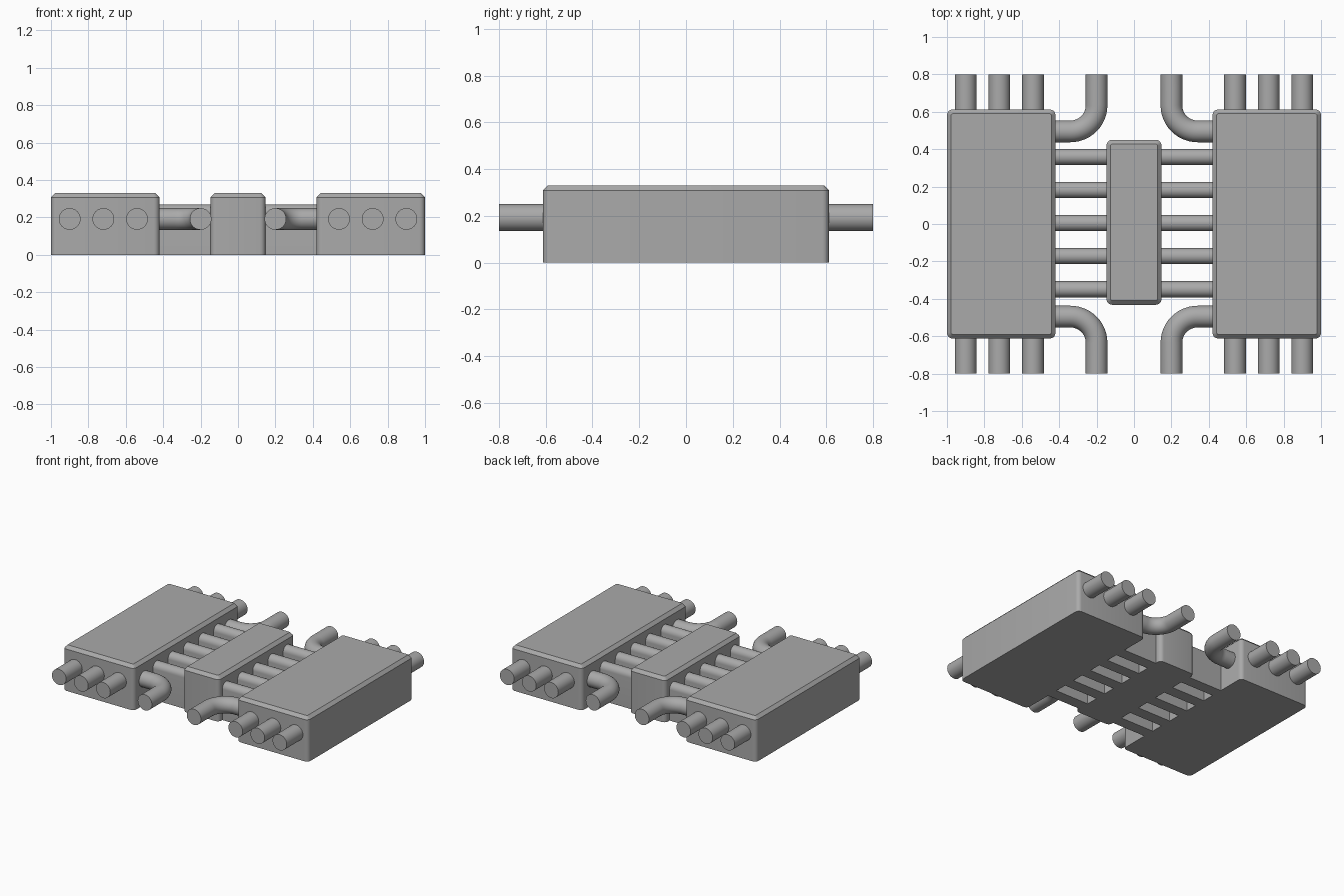
import bpy, bmesh
from math import sin, cos, pi, radians
from mathutils import Vector

cube = bpy.data.objects.get("Cube")
if cube:
    bpy.data.objects.remove(cube, do_unlink=True)

grey = bpy.data.materials.new("plain grey")
grey.use_nodes = True
GREY = (0.4, 0.4, 0.4, 1)
grey.diffuse_color = GREY
grey.node_tree.nodes["Principled BSDF"].inputs["Base Color"].default_value = GREY

PIPE_Z, PIPE_R, END_Y = 0.192, 0.058, 0.8


def finish(name, bm, angle=30):
    bmesh.ops.recalc_face_normals(bm, faces=bm.faces)
    mesh = bpy.data.meshes.new(name)
    bm.to_mesh(mesh)
    bm.free()
    mesh.materials.append(grey)
    obj = bpy.data.objects.new(name, mesh)
    bpy.context.collection.objects.link(obj)
    bpy.ops.object.select_all(action='DESELECT')
    obj.select_set(True)
    bpy.context.view_layer.objects.active = obj
    bpy.ops.object.shade_smooth_by_angle(angle=radians(angle))


def housing(name, x0, x1, y0, y1, height):
    """Block with rounded upright edges and a chamfered lid edge."""
    bm = bmesh.new()
    bmesh.ops.create_cube(bm, size=1)
    for v in bm.verts:
        v.co = ((x0 + x1) / 2 + v.co.x * (x1 - x0),
                (y0 + y1) / 2 + v.co.y * (y1 - y0),
                (v.co.z + 0.5) * height)
    upright = [e for e in bm.edges
               if abs(e.verts[0].co.z - e.verts[1].co.z) > 0.1]
    bmesh.ops.bevel(bm, geom=upright, offset=0.03, segments=5,
                    profile=0.5, affect='EDGES')
    rim = [e for e in bm.edges
           if all(v.co.z > height - 0.001 for v in e.verts)]
    bmesh.ops.bevel(bm, geom=rim, offset=0.022, segments=1, affect='EDGES')
    finish(name, bm)


def tube(name, path, radius=PIPE_R, sides=32):
    """Capped round tube along a level path."""
    bm = bmesh.new()
    pts = [Vector((x, y, PIPE_Z)) for x, y in path]
    rings = []
    for i, p in enumerate(pts):
        d = (pts[min(i + 1, len(pts) - 1)] - pts[max(i - 1, 0)]).normalized()
        side = d.cross(Vector((0, 0, 1)))
        rings.append([bm.verts.new(p + side * radius * cos(a)
                                   + Vector((0, 0, radius * sin(a))))
                      for a in (2 * pi * k / sides for k in range(sides))])
    for a, b in zip(rings, rings[1:]):
        for k in range(sides):
            n = (k + 1) % sides
            bm.faces.new((a[k], a[n], b[n], b[k]))
    bm.faces.new(rings[0])
    bm.faces.new(rings[-1])
    finish(name, bm)


def rib(name, x0, x1, y, radius=0.043, top=0.27):
    """Upright wall with a half-round top, standing on the ground."""
    outline = [(y + radius, 0)]
    outline += [(y + radius * cos(pi * k / 16),
                 top - radius + radius * sin(pi * k / 16)) for k in range(17)]
    outline.append((y - radius, 0))
    bm = bmesh.new()
    face = bm.faces.new([bm.verts.new((x0, a, b)) for a, b in outline])
    ext = bmesh.ops.extrude_face_region(bm, geom=[face], use_keep_orig=True)
    for v in ext["geom"]:
        if isinstance(v, bmesh.types.BMVert):
            v.co.x = x1
    finish(name, bm)


# Middle block
housing("middle_housing", -0.147, 0.147, -0.432, 0.45, 0.33)

for side, s in (("left", 1), ("right", -1)):
    # Large side blocks
    a, b = sorted((s * 0.42, s))
    housing(side + "_housing", a, b, -0.612, 0.612, 0.33)

    # Ribs joining the side block to the middle block
    for i in range(5):
        a, b = sorted((s * 0.13, s * 0.44))
        rib(f"{side}_rib_{i + 1}", a, b, 0.005 + (i - 2) * 0.177)

    for end, e in (("back", 1), ("front", -1)):
        # Straight pipe stubs
        for i in range(3):
            x = s * (0.54 + 0.18 * i)
            tube(f"{side}_{end}_stub_{i + 1}", [(x, e * 0.58), (x, e * END_Y)])

        # Elbow pipes
        arm, bend = e * 0.495, 0.14
        path = [(s * 0.45, arm)]
        for k in range(13):
            t = pi / 2 * k / 12
            path.append((s * (0.2 + bend - bend * sin(t)),
                         arm + e * bend * (1 - cos(t))))
        path.append((s * 0.2, e * END_Y))
        tube(f"{side}_{end}_elbow", path)
